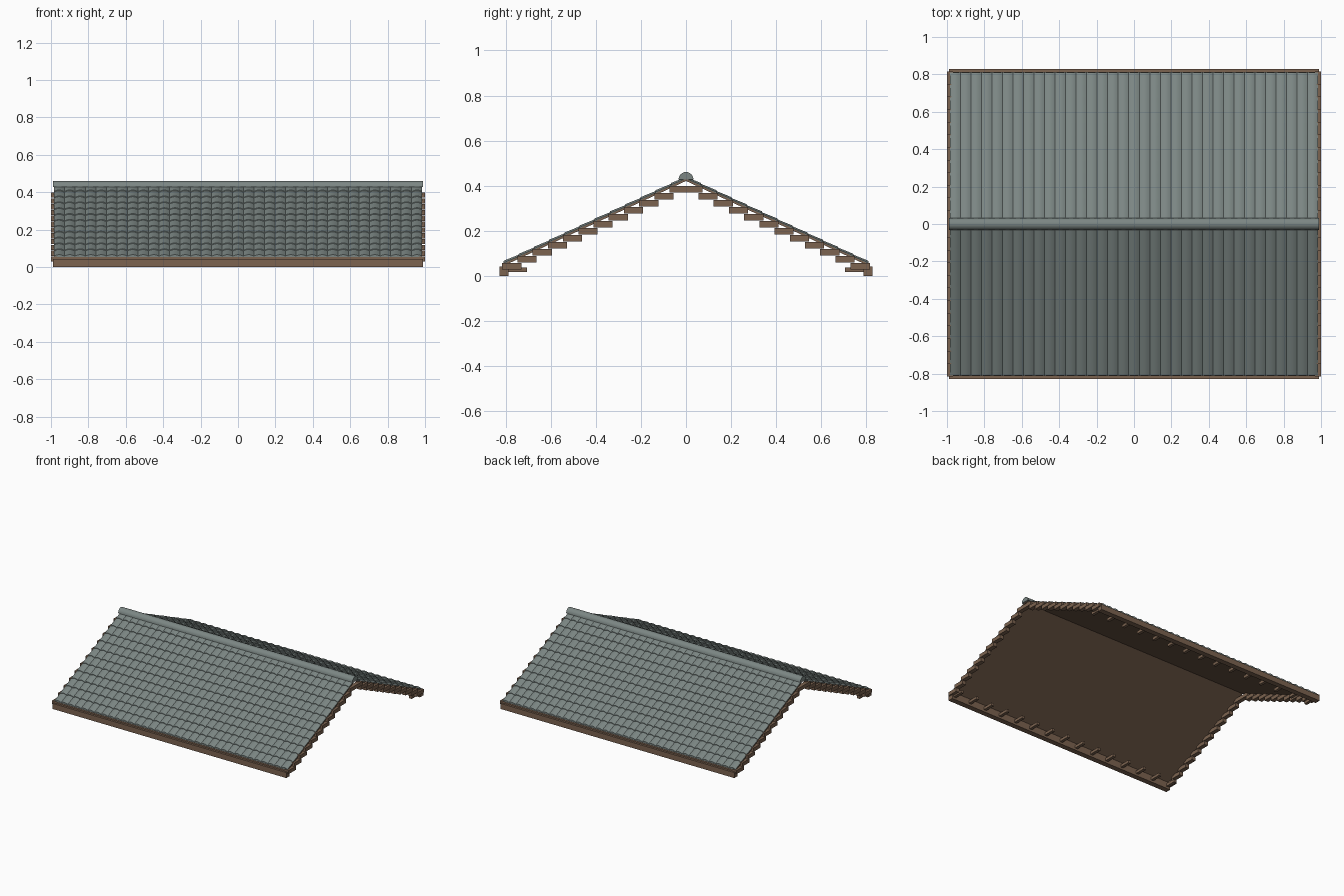
import bpy, bmesh, math

cube = bpy.data.objects.get("Cube")
if cube:
    bpy.data.objects.remove(cube, do_unlink=True)


def material(name, rgb):
    m = bpy.data.materials.new(name)
    m.use_nodes = True
    m.diffuse_color = (*rgb, 1)
    m.node_tree.nodes["Principled BSDF"].inputs["Base Color"].default_value = (*rgb, 1)
    return m


SLATE = material("slate grey", (0.20, 0.24, 0.23))
WOOD = material("brown wood", (0.20, 0.125, 0.08))

SLOPE = 0.465       # fall of the roof per unit of depth
EAVE = 0.81         # half depth of the tiled area
HALF = 0.985        # half length of the tiled area
ROWS, COLUMNS, ARC = 12, 35, 6


def finish(name, bm, mat, smooth=False):
    bmesh.ops.recalc_face_normals(bm, faces=bm.faces)
    me = bpy.data.meshes.new(name)
    bm.to_mesh(me)
    bm.free()
    me.materials.append(mat)
    ob = bpy.data.objects.new(name, me)
    bpy.context.collection.objects.link(ob)
    if smooth:
        bpy.ops.object.select_all(action='DESELECT')
        ob.select_set(True)
        bpy.context.view_layer.objects.active = ob
        bpy.ops.object.shade_smooth_by_angle(angle=math.radians(35))
    return ob


def add_box(bm, x0, x1, y0, y1, z0, z1):
    vs = bmesh.ops.create_cube(bm, size=1)["verts"]
    for v in vs:
        v.co.x = x1 if v.co.x > 0 else x0
        v.co.y = y1 if v.co.y > 0 else y0
        v.co.z = z1 if v.co.z > 0 else z0


def extrude_x(name, profile, half, mat, smooth=False):
    """Closed (y, z) profile carried along the length of the roof."""
    bm = bmesh.new()
    ends = [[bm.verts.new((x, y, z)) for y, z in profile] for x in (-half, half)]
    n = len(profile)
    for i in range(n):
        j = (i + 1) % n
        bm.faces.new((ends[0][i], ends[0][j], ends[1][j], ends[1][i]))
    for end in ends:
        bm.faces.new(end)
    return finish(name, bm, mat, smooth)


# Thin boarded deck under the tiles
def roof_z(y, lift):
    return lift - abs(y) * SLOPE


top, low = 0.430, 0.421
extrude_x("roof_deck", [(-0.8, roof_z(0.8, top)), (0, top), (0.8, roof_z(0.8, top)),
                        (0.8, roof_z(0.8, low)), (0, low), (-0.8, roof_z(0.8, low))],
          HALF, WOOD)


# Overlapping rows of arched tiles, one object for each slope
def tile_slope(name, side):
    bm = bmesh.new()
    width = 2 * HALF / COLUMNS
    run = EAVE / ROWS
    for r in range(ROWS):
        y_low, y_high = EAVE - r * run, EAVE - (r + 1) * run
        for c in range(COLUMNS):
            lines = [[], [], []]
            for k in range(ARC + 1):
                x = -HALF + width * (c + k / ARC)
                arch = 0.008 * math.sin(math.pi * k / ARC)
                for line, y, lift in ((lines[0], y_low, top - 0.002),
                                      (lines[1], y_low, top + 0.005 + arch),
                                      (lines[2], y_high, top + 0.001 + arch)):
                    line.append(bm.verts.new((x, side * y, roof_z(y, lift))))
            for a, b in zip(lines, lines[1:]):
                for k in range(ARC):
                    bm.faces.new((a[k], a[k + 1], b[k + 1], b[k]))
            # close the outer edge of the end columns
            for col, k in ((0, 0), (COLUMNS - 1, ARC)):
                if c == col:
                    base = bm.verts.new((lines[2][k].co.x, side * y_high,
                                         roof_z(y_high, top - 0.002)))
                    bm.faces.new((lines[0][k], lines[1][k], lines[2][k], base))
    bmesh.ops.remove_doubles(bm, verts=bm.verts, dist=0.0001)
    ob = finish(name, bm, SLATE, True)
    # make the open sheet face upward
    if sum(p.normal.z * p.area for p in ob.data.polygons) < 0:
        ob.data.flip_normals()


tile_slope("front_tiles", -1)
tile_slope("back_tiles", 1)

# Rounded ridge cap
cap = [(0.033 * math.cos(math.pi * i / 12), 0.427 + 0.034 * math.sin(math.pi * i / 12))
       for i in range(13)]
extrude_x("ridge_cap", cap, 0.99, SLATE, True)

# Stepped gable boards, eave boards and rafter tails
for side, label in ((-1, "front"), (1, "back")):
    for end, hand in ((-1, "right"), (1, "left")):
        bm = bmesh.new()
        for i in range(ROWS):
            y = side * (0.773 - 0.0675 * i)
            z = 0.0425 + 0.0311 * i
            xs = sorted((end * 0.968, end * 1.0))
            add_box(bm, *xs, y - 0.0425, y + 0.0425, z - 0.014, z + 0.014)
        finish(f"{label}_{hand}_gable_steps", bm, WOOD)

    bm = bmesh.new()
    add_box(bm, -0.988, 0.988, *sorted((side * 0.787, side * 0.828)), 0, 0.042)
    finish(f"{label}_fascia", bm, WOOD)

    bm = bmesh.new()
    for i in range(15):
        x = -0.965 + 1.93 * i / 14
        add_box(bm, x - 0.011, x + 0.011, *sorted((side * 0.705, side * 0.81)), 0.016, 0.037)
    finish(f"{label}_rafter_tails", bm, WOOD)

    # narrow batten between fascia and deck
    bm = bmesh.new()
    add_box(bm, -HALF, HALF, *sorted((side * 0.787, side * 0.812)), 0.04, 0.053)
    finish(f"{label}_eave_batten", bm, WOOD)
